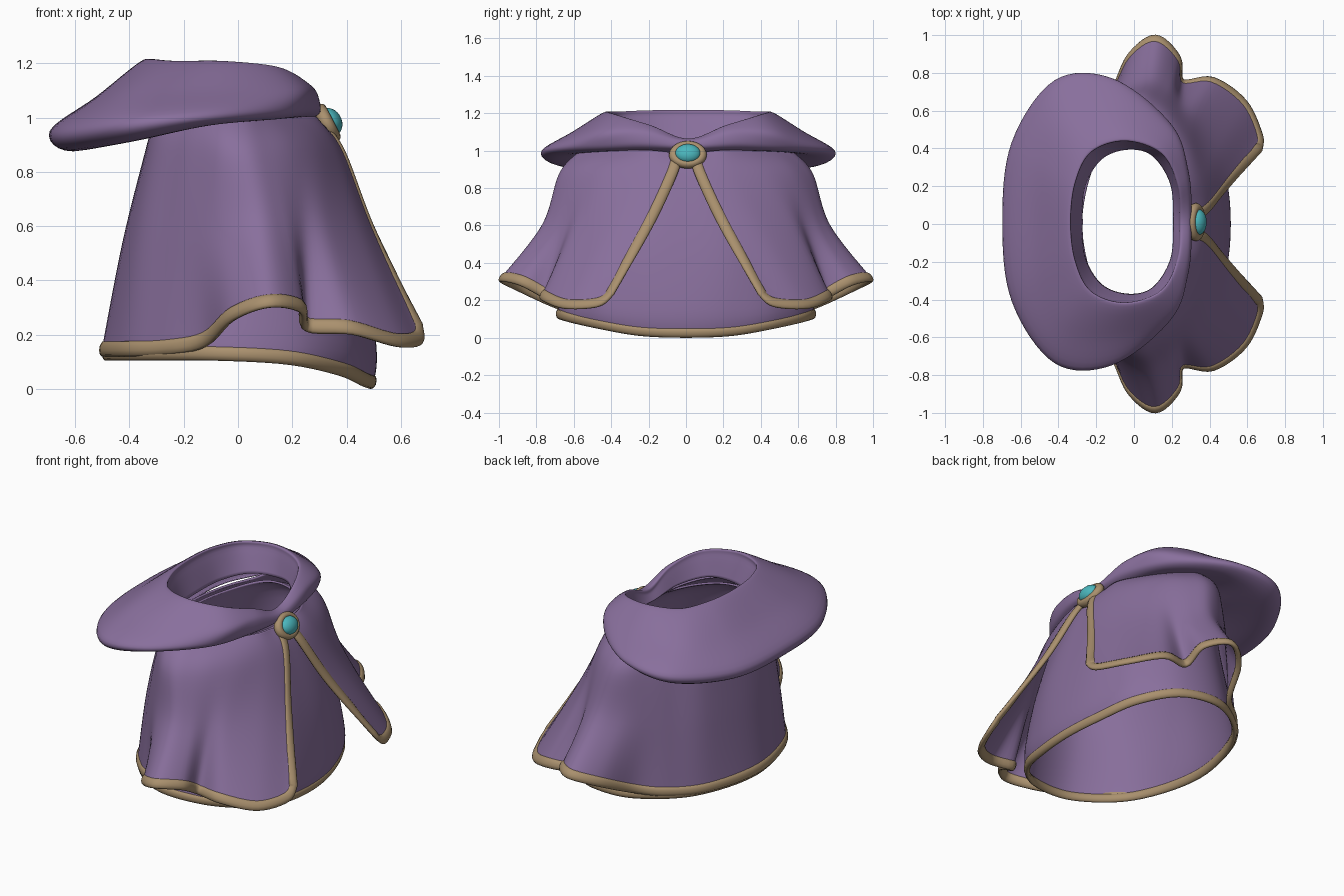
import bpy
import math
from mathutils import Vector

cube = bpy.data.objects.get("Cube")
if cube:
    bpy.data.objects.remove(cube, do_unlink=True)


def make_material(name, colour):
    mat = bpy.data.materials.new(name)
    mat.use_nodes = True
    mat.diffuse_color = (*colour, 1)
    bsdf = mat.node_tree.nodes["Principled BSDF"]
    bsdf.inputs["Base Color"].default_value = (*colour, 1)
    bsdf.inputs["Roughness"].default_value = 0.8
    return mat


purple = make_material("purple cloth", (.25, .16, .335))
gold = make_material("dull gold", (.40, .28, .155))
teal = make_material("teal gem", (.07, .47, .51))


def spline(points, steps, cyclic):
    """Catmull-Rom curve through the points."""
    count = len(points)
    pick = (lambda i: points[i % count]) if cyclic else (lambda i: points[max(0, min(count - 1, i))])
    result = []
    for i in range(count if cyclic else count - 1):
        a, b, c, d = (pick(i + k) for k in (-1, 0, 1, 2))
        for s in range(steps):
            t = s / steps
            result.append(b + (c - a) * (t / 2) + (a * 2 - b * 5 + c * 4 - d) * (t * t / 2)
                          + (b * 3 - a - c * 3 + d) * (t ** 3 / 2))
    if not cyclic:
        result.append(points[-1].copy())
    return result


def mirror_ring(half, closed):
    """Complete a half ring across the y = 0 plane."""
    half = [Vector(p) for p in half]
    other = half[-2:0:-1] if closed else half[-2::-1]
    return half + [Vector((p.x, -p.y, p.z)) for p in other]


def make_grid(rings, steps_around, steps_along, closed):
    rings = [spline(mirror_ring(r, closed), steps_around, closed) for r in rings]
    columns = [spline(list(c), steps_along, False) for c in zip(*rings)]
    return [list(row) for row in zip(*columns)]


def grid_object(name, grid, mat, closed, wrap=False, thickness=0):
    rows, cols = len(grid), len(grid[0])
    faces = []
    for i in range(rows if wrap else rows - 1):
        for j in range(cols if closed else cols - 1):
            k, m = (i + 1) % rows, (j + 1) % cols
            faces.append((i * cols + j, k * cols + j, k * cols + m, i * cols + m))
    mesh = bpy.data.meshes.new(name)
    mesh.from_pydata([p for row in grid for p in row], [], faces)
    mesh.materials.append(mat)
    mesh.shade_smooth()
    obj = bpy.data.objects.new(name, mesh)
    bpy.context.collection.objects.link(obj)
    if thickness:
        solid = obj.modifiers.new("cloth thickness", "SOLIDIFY")
        solid.thickness = thickness
        solid.offset = 0
    return obj


def make_trim(name, path, inward, closed, width, depth=.016, sides=10):
    """Oval band that follows a cloth edge and lies along the cloth."""
    count = len(path)
    near = (lambda i: i % count) if closed else (lambda i: max(0, min(count - 1, i)))
    inward = [v.normalized() for v in inward]
    for _ in range(4):
        inward = [(inward[near(i - 1)] + inward[i] + inward[near(i + 1)]).normalized()
                  for i in range(count)]
    grid = []
    for i, p in enumerate(path):
        along = (path[near(i + 1)] - path[near(i - 1)]).normalized()
        across = (inward[i] - along * inward[i].dot(along)).normalized()
        normal = along.cross(across)
        centre = p + across * width * .8
        angles = [math.tau * s / sides for s in range(sides)]
        grid.append([centre + across * width * math.cos(a) + normal * depth * math.sin(a)
                     for a in angles])
    return grid_object(name, grid, gold, True, closed)


# Folded collar: half rings run from the front round to the back
collar_inner = [(.21, 0, 1), (.195, .2, 1.02), (.1, .35, 1.04), (-.03, .385, 1.04),
                (-.17, .335, 1.04), (-.26, .19, 1.03), (-.275, 0, 1.03)]
collar_rim = [(.25, 0, 1.06), (.24, .2, 1.13), (.15, .38, 1.18), (-.05, .45, 1.2),
              (-.24, .39, 1.2), (-.33, .22, 1.205), (-.355, 0, 1.205)]
collar_lip = [(x * .95 + .002, y * .95, z - .025) for x, y, z in collar_rim]
collar_slope = [(.29, 0, 1.05), (.28, .25, 1.1), (.2, .48, 1.1), (-.08, .61, 1.1),
                (-.36, .57, 1.09), (-.49, .33, 1.08), (-.52, 0, 1.075)]
collar_brim = [(.3, 0, 1.02), (.28, .28, 1.04), (.17, .54, 1.03), (-.12, .755, 1.01),
               (-.42, .74, .98), (-.64, .42, .95), (-.69, 0, .95)]
collar_under = [(.27, 0, 1), (.25, .28, 1.01), (.15, .51, 1), (-.11, .69, .975),
                (-.38, .67, .92), (-.57, .38, .885), (-.61, 0, .88)]
collar_root = [(.23, 0, .99), (.2, .25, 1), (.1, .45, 1), (-.1, .52, .99),
               (-.25, .43, .96), (-.33, .27, .95), (-.34, 0, .95)]
collar = make_grid([collar_inner, collar_lip, collar_rim, collar_slope, collar_brim,
                    collar_under, collar_root], 8, 6, True)
grid_object("collar", collar, purple, True, thickness=.008).location.y = .012

# Inner robe: a closed tube that hangs lowest at the front
robe_neck = [(.27, 0, .98), (.25, .15, .98), (.17, .32, .98), (.05, .43, .98),
             (-.1, .43, .98), (-.22, .3, .96), (-.28, 0, .96)]
robe_shoulder = [(.34, 0, .88), (.33, .15, .88), (.25, .38, .88), (.07, .56, .88),
                 (-.1, .54, .88), (-.235, .33, .88), (-.31, 0, .88)]
robe_waist = [(.45, 0, .5), (.43, .25, .5), (.33, .46, .5), (.14, .59, .52),
              (-.1, .58, .52), (-.31, .38, .52), (-.41, 0, .52)]
robe_skirt = [(.505, 0, .15), (.48, .25, .15), (.39, .48, .17), (.19, .64, .19),
              (-.1, .65, .2), (-.36, .42, .2), (-.46, 0, .2)]
robe_hem = [(.49, 0, .005), (.46, .25, .015), (.37, .48, .055), (.18, .65, .095),
            (-.1, .66, .11), (-.37, .43, .11), (-.49, 0, .11)]
robe = make_grid([robe_neck, robe_shoulder, robe_waist, robe_skirt, robe_hem], 8, 6, True)
grid_object("inner_robe", robe, purple, True, thickness=.012)
make_trim("inner_robe_trim", robe[-1], [a - b for a, b in zip(robe[-4], robe[-1])], True, .027)

# Outer cape: open at the front, with two scalloped lobes on each side
cape_neck = [(.3, .03, .98), (.29, .1, .99), (.28, .2, 1), (.21, .33, 1), (.14, .43, 1),
             (.08, .5, 1), (.02, .55, 1), (-.06, .55, 1), (-.13, .49, 1), (-.19, .41, .98),
             (-.27, .25, .97), (-.31, 0, .97)]
cape_shoulder = [(.375, .05, .88), (.375, .12, .88), (.35, .25, .88), (.285, .42, .88),
                 (.2, .55, .88), (.11, .63, .88), (.03, .67, .88), (-.06, .65, .88),
                 (-.14, .575, .88), (-.215, .47, .88), (-.31, .28, .88), (-.335, 0, .88)]
cape_waist = [(.485, .18, .6), (.49, .26, .58), (.44, .41, .58), (.33, .58, .58),
              (.24, .64, .58), (.175, .72, .58), (.08, .765, .6), (-.04, .72, .58),
              (-.15, .625, .56), (-.255, .51, .56), (-.37, .33, .55), (-.42, 0, .54)]
cape_hem = [(.675, .39, .235), (.675, .47, .17), (.59, .65, .16), (.42, .77, .205),
            (.255, .76, .215), (.235, .89, .285), (.115, .995, .305), (-.02, .9, .255),
            (-.12, .69, .16), (-.27, .56, .13), (-.42, .36, .125), (-.5, 0, .125)]
cape = make_grid([cape_neck, cape_shoulder, cape_waist, cape_hem], 6, 8, False)
grid_object("outer_cape", cape, purple, False, thickness=.012)

# Cape trim: down one front edge, around the hem and up the other edge
down, up = cape[2:-1], cape[-2:1:-1]
path = [r[0] for r in down] + cape[-1] + [r[-1] for r in up]
inward = ([r[2] - r[0] for r in down] + [a - b for a, b in zip(cape[-4], cape[-1])]
          + [r[-3] - r[-1] for r in up])
make_trim("outer_cape_trim", path, inward, False, .03)

# Brooch: oval ring with a domed gem, tilted to face forward and up
tilt = math.radians(63)
centre = Vector((.328, .01, .978))
outward = Vector((math.sin(tilt), 0, math.cos(tilt)))
bpy.ops.mesh.primitive_torus_add(major_radius=.074, minor_radius=.027, major_segments=40,
                                 minor_segments=12, location=centre, rotation=(0, tilt, 0))
ring = bpy.context.object
ring.name = "brooch_ring"
ring.scale = (.78, 1, .95)
bpy.ops.mesh.primitive_uv_sphere_add(segments=32, ring_count=16, radius=1,
                                     location=centre + outward * .014, rotation=(0, tilt, 0))
gem = bpy.context.object
gem.name = "brooch_gem"
gem.scale = (.053, .068, .042)
for obj, mat in ((ring, gold), (gem, teal)):
    obj.data.materials.append(mat)
    obj.data.shade_smooth()
